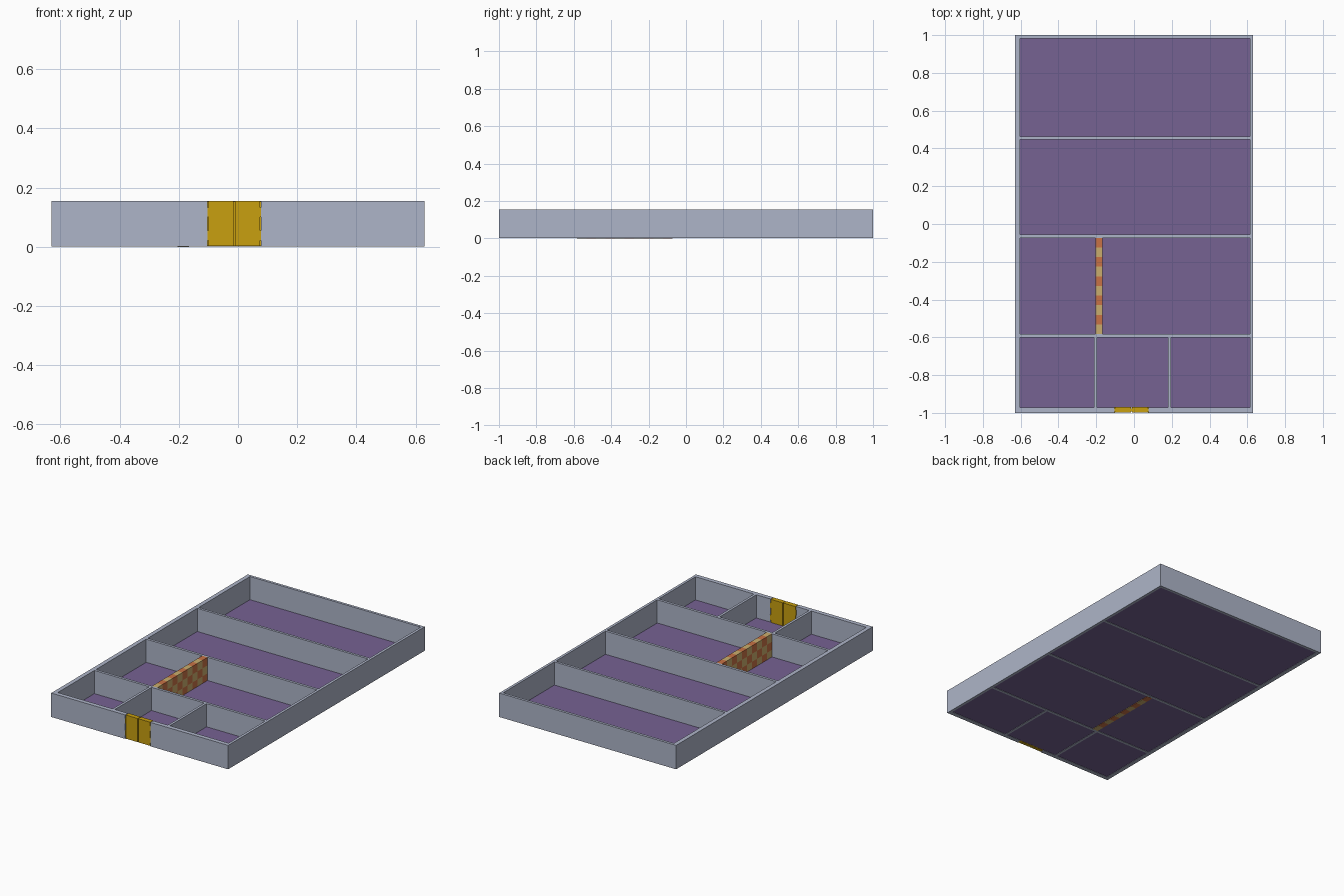
import bpy, bmesh
from mathutils import Vector

if "Cube" in bpy.data.objects:
    bpy.data.objects.remove(bpy.data.objects["Cube"])


def material(name, rgb):
    m = bpy.data.materials.new(name)
    m.diffuse_color = (*rgb, 1)
    m.use_nodes = True
    m.node_tree.nodes["Principled BSDF"].inputs["Base Color"].default_value = m.diffuse_color
    return m


WALL = material("blue grey wall", (0.42, 0.46, 0.58))
FLOOR = material("purple floor", (0.18, 0.122, 0.29))
GOLD = material("gold", (0.58, 0.35, 0.005))
ORANGE = material("orange brick", (0.58, 0.17, 0.06))
TAN = material("tan brick", (0.59, 0.42, 0.155))


def add_box(bm, x0, x1, y0, y1, z0, z1, mat=0):
    v = [bm.verts.new((x, y, z)) for z in (z0, z1)
         for x, y in ((x0, y0), (x1, y0), (x1, y1), (x0, y1))]
    for f in ((3, 2, 1, 0), (4, 5, 6, 7), (0, 1, 5, 4),
              (1, 2, 6, 5), (2, 3, 7, 6), (3, 0, 4, 7)):
        bm.faces.new([v[i] for i in f]).material_index = mat


def finish(name, bm, *mats):
    me = bpy.data.meshes.new(name)
    bm.to_mesh(me)
    bm.free()
    for m in mats:
        me.materials.append(m)
    ob = bpy.data.objects.new(name, me)
    bpy.context.collection.objects.link(ob)
    return ob


def box(name, mat, *bounds):
    bm = bmesh.new()
    add_box(bm, *bounds)
    return finish(name, bm, mat)


H = 0.155                      # wall height
B = 0.001                      # wall underside
XL, XR = -0.603, 0.613         # inside faces of the side walls
YF, YB = -0.972, 0.983         # inside faces of the front and back walls
DL, DR = -0.103, 0.077         # door opening

# Outer walls, the front one split by the door opening
box("left_wall", WALL, -0.63, XL, -1, 1, B, H)
box("right_wall", WALL, XR, 0.63, -1, 1, B, H)
box("back_wall", WALL, XL, XR, YB, 1, B, H)
box("front_wall_left", WALL, XL, DL, -1, YF, B, H)
box("front_wall_right", WALL, DR, XR, -1, YF, B, H)

# Cross walls between the rooms
cross = [(-0.6, -0.583), (-0.073, -0.056), (0.447, 0.463)]
for i, (a, b) in enumerate(cross):
    box(f"cross_wall_{i + 1}", WALL, XL, XR, a, b, B, H)

# Short dividers between the three front rooms
dividers = [(-0.212, -0.196), (0.18, 0.196)]
for i, (a, b) in enumerate(dividers):
    box(f"divider_{i + 1}", WALL, a, b, YF, cross[0][0], B, H)

# Floor panels, one per room
edges = [cross[0][1], *cross[1], *cross[2], YB]
for i in range(3):
    box(f"large_room_floor_{i + 1}", FLOOR, XL, XR,
        edges[2 * i], edges[2 * i + 1], 0.003, 0.006)
edges = [XL, *dividers[0], *dividers[1], XR]
for i in range(3):
    box(f"front_room_floor_{i + 1}", FLOOR, edges[2 * i], edges[2 * i + 1],
        YF, cross[0][0], 0.003, 0.006)

# Checkered wall: one box cut into cells, coloured by cell parity
CX0, CX1, CY0, CY1, COLS, ROWS = -0.204, -0.166, -0.583, -0.073, 10, 3
bm = bmesh.new()
add_box(bm, CX0, CX1, CY0, CY1, 0, H)
cuts = [((0, CY0 + (CY1 - CY0) * i / COLS, 0), (0, 1, 0)) for i in range(1, COLS)]
cuts += [((0, 0, H * k / ROWS), (0, 0, 1)) for k in range(1, ROWS)]
for co, no in cuts:
    bmesh.ops.bisect_plane(bm, geom=bm.verts[:] + bm.edges[:] + bm.faces[:],
                           plane_co=Vector(co), plane_no=Vector(no))
for f in bm.faces:
    c = f.calc_center_median()
    col = min(max(int((c.y - CY0) / (CY1 - CY0) * COLS), 0), COLS - 1)
    row = min(max(int(c.z / H * ROWS), 0), ROWS - 1)
    f.material_index = (col + row) % 2
finish("checkered_wall", bm, TAN, ORANGE)

# Double door: two leaves on a slim core that closes the gap
mid = (DL + DR) / 2
box("door_core", GOLD, DL, DR, -0.992, -0.976, 0.002, H - 0.002)
for side, a, b in (("left", DL + 0.003, mid - 0.003), ("right", mid + 0.003, DR - 0.003)):
    box(f"door_leaf_{side}", GOLD, a, b, -0.999, -0.969, 0.003, H)

# Hinges, two on each side
bm = bmesh.new()
for x in (DL, DR):
    for z in (0.022, 0.1):
        add_box(bm, x - 0.003, x + 0.003, -1.0, -0.968, z, z + 0.033)
finish("door_hinges", bm, GOLD)
